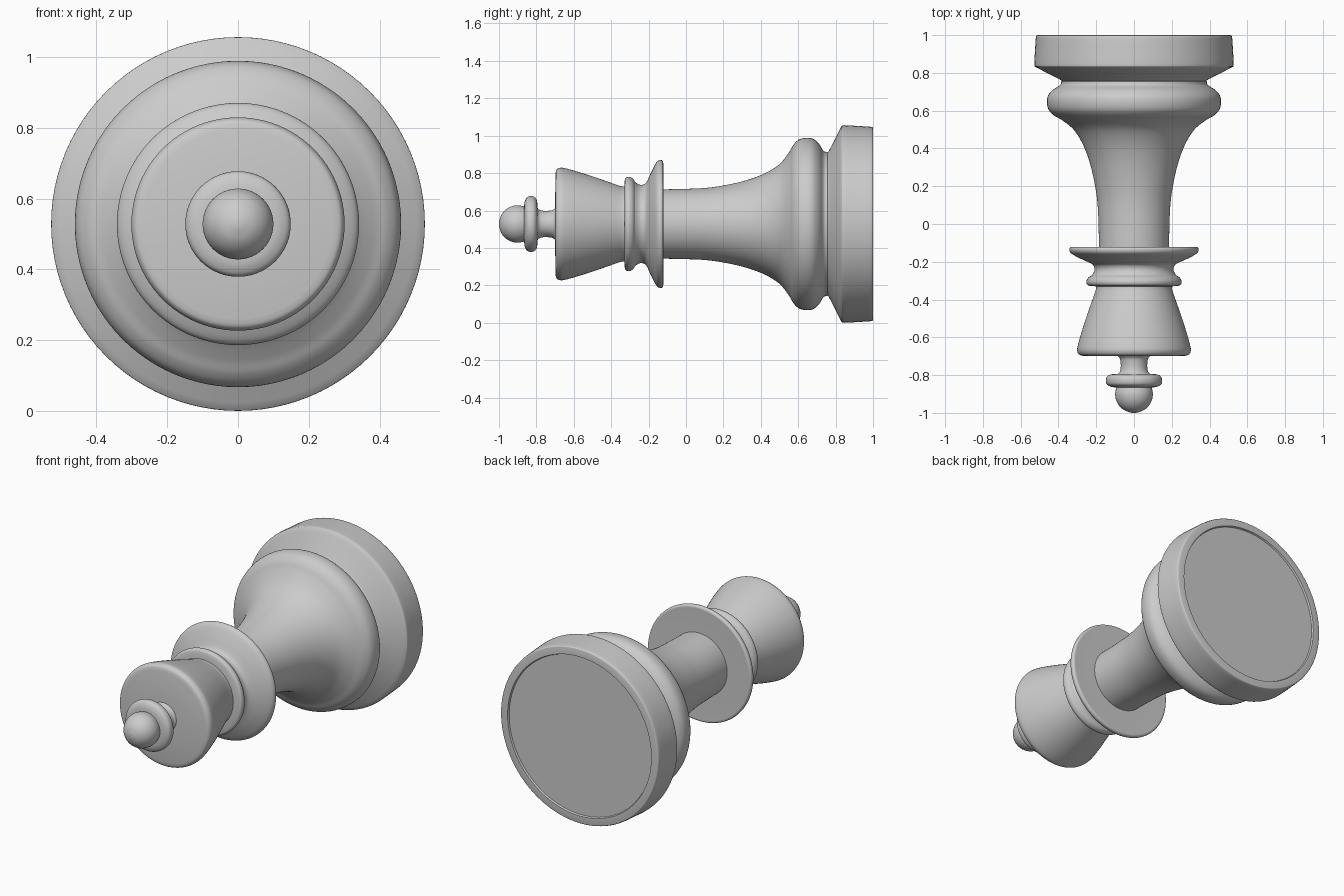
import bpy, bmesh, math

if "Cube" in bpy.data.objects:
    bpy.data.objects.remove(bpy.data.objects["Cube"])

AXIS_Z = 0.528
SEGMENTS = 96


def smooth_run(pts, steps=5):
    """Catmull-Rom curve through (y, radius) points."""
    if len(pts) < 3:
        return list(pts)
    p = [pts[0]] + list(pts) + [pts[-1]]
    out = []
    for i in range(1, len(p) - 2):
        for s in range(steps):
            t = s / steps
            out.append(tuple(
                0.5 * (2 * b + (c - a) * t + (2 * a - 5 * b + 4 * c - d) * t * t
                       + (3 * b - a - 3 * c + d) * t ** 3)
                for a, b, c, d in zip(p[i - 1], p[i], p[i + 1], p[i + 2])))
    return out + [pts[-1]]


def lathe(name, *runs):
    """Turn joined profile runs round the lengthwise y axis; runs meet at corners."""
    profile = []
    for run in runs:
        pts = smooth_run(run)
        profile += pts[1:] if profile and pts[0] == profile[-1] else pts
    bm = bmesh.new()
    rings = []
    for y, r in profile:
        if r < 1e-5:
            rings.append([bm.verts.new((0, y, AXIS_Z))])
        else:
            rings.append([bm.verts.new((r * math.cos(a), y, AXIS_Z + r * math.sin(a)))
                          for a in (2 * math.pi * k / SEGMENTS for k in range(SEGMENTS))])
    for A, B in zip(rings, rings[1:]):
        for k in range(SEGMENTS):
            n = (k + 1) % SEGMENTS
            quad = [A[k % len(A)], A[n % len(A)], B[n % len(B)], B[k % len(B)]]
            bm.faces.new(list(dict.fromkeys(quad)))
    bmesh.ops.recalc_face_normals(bm, faces=bm.faces)
    # Profiles run from back to front, so check that side walls face outwards
    if sum(f.normal.dot((f.calc_center_median().x, 0, f.calc_center_median().z - AXIS_Z))
           * f.calc_area() for f in bm.faces) < 0:
        bmesh.ops.reverse_faces(bm, faces=bm.faces)
    mesh = bpy.data.meshes.new(name)
    bm.to_mesh(mesh)
    bm.free()
    ob = bpy.data.objects.new(name, mesh)
    bpy.context.collection.objects.link(ob)
    bpy.ops.object.select_all(action='DESELECT')
    ob.select_set(True)
    bpy.context.view_layer.objects.active = ob
    bpy.ops.object.shade_smooth_by_angle(angle=math.radians(35))
    return ob


# Base drum with a shallow recess underneath and a sloped shoulder
lathe("base",
      [(0.99, 0.0), (0.99, 0.468)],
      [(0.99, 0.468), (1.0, 0.472)],
      [(1.0, 0.472), (1.0, 0.510)],
      [(1.0, 0.510), (0.99, 0.519), (0.92, 0.524), (0.845, 0.528), (0.832, 0.524)],
      [(0.832, 0.524), (0.766, 0.395), (0.755, 0.385)])

# Rounded bulge flowing into the tapering stem
lathe("stem",
      [(0.755, 0.385), (0.735, 0.392), (0.71, 0.43), (0.68, 0.455), (0.645, 0.461),
       (0.605, 0.452), (0.575, 0.424), (0.55, 0.382), (0.50, 0.320), (0.42, 0.270),
       (0.32, 0.233), (0.20, 0.206), (0.08, 0.191), (-0.125, 0.185)])

# Wide collar disc and the thin ring in front of it
lathe("collar",
      [(-0.122, 0.185), (-0.122, 0.315)],
      [(-0.122, 0.315), (-0.123, 0.335), (-0.137, 0.342), (-0.158, 0.330),
       (-0.185, 0.280), (-0.21, 0.226), (-0.228, 0.211), (-0.25, 0.211), (-0.272, 0.224)],
      [(-0.272, 0.224), (-0.285, 0.243), (-0.305, 0.252), (-0.322, 0.247), (-0.328, 0.23)],
      [(-0.328, 0.23), (-0.33, 0.2)])

# Flared head
lathe("head",
      [(-0.33, 0.2), (-0.36, 0.206), (-0.48, 0.248), (-0.58, 0.280), (-0.65, 0.299),
       (-0.675, 0.300), (-0.692, 0.290), (-0.698, 0.270)],
      [(-0.698, 0.270), (-0.70, 0.085)])

# Finial: short neck, ring and ball
ball = [(-0.90 - 0.1 * math.sin(a), 0.1 * math.cos(a))
        for a in (math.radians(d) for d in range(-20, 81, 20))]
lathe("finial",
      [(-0.70, 0.085), (-0.715, 0.074), (-0.75, 0.070), (-0.78, 0.074), (-0.793, 0.085)],
      [(-0.793, 0.085), (-0.797, 0.125), (-0.810, 0.144), (-0.830, 0.149),
       (-0.850, 0.143), (-0.862, 0.120), ball[0]],
      ball + [(-1.0, 0.0)])
